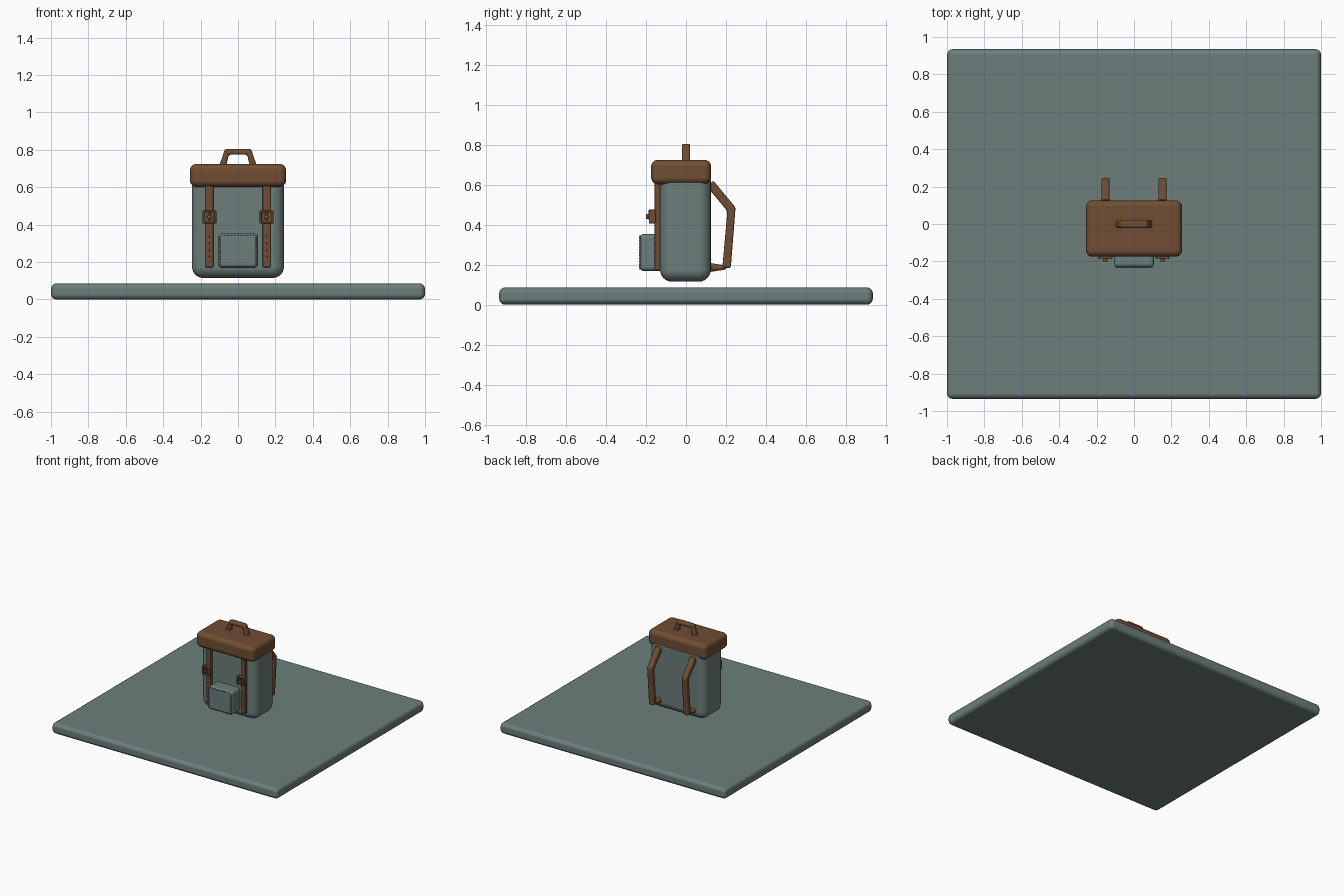
import bpy, bmesh
from mathutils import Matrix, Vector

cube = bpy.data.objects.get("Cube")
if cube:
    bpy.data.objects.remove(cube, do_unlink=True)


def material(name, rgb):
    m = bpy.data.materials.new(name)
    m.use_nodes = True
    m.diffuse_color = (*rgb, 1)
    m.node_tree.nodes["Principled BSDF"].inputs["Base Color"].default_value = (*rgb, 1)
    return m


CANVAS = material("grey_green_canvas", (0.150, 0.208, 0.198))
LEATHER = material("brown_leather", (0.162, 0.076, 0.034))


def finish(name, bm, mat, bevel=0.0, segments=4):
    """Turn a bmesh into a smooth object with rounded edges."""
    bmesh.ops.recalc_face_normals(bm, faces=bm.faces[:])
    for f in bm.faces:
        f.smooth = True
    mesh = bpy.data.meshes.new(name)
    bm.to_mesh(mesh)
    bm.free()
    mesh.materials.append(mat)
    obj = bpy.data.objects.new(name, mesh)
    bpy.context.collection.objects.link(obj)
    if bevel:
        mod = obj.modifiers.new("rounding", "BEVEL")
        mod.width, mod.segments = bevel, segments
        mod.limit_method = "ANGLE"
        mod.harden_normals = True
    return obj


def add_box(bm, centre, size):
    bmesh.ops.create_cube(bm, size=1, matrix=Matrix.Translation(centre) @ Matrix.Diagonal((*size, 1)))


def box(name, x, y, z, mat, bevel, segments=4):
    """Rounded box from its (min, max) on each axis."""
    bm = bmesh.new()
    spans = (x, y, z)
    add_box(bm, [(a + b) / 2 for a, b in spans], [b - a for a, b in spans])
    return finish(name, bm, mat, bevel, segments)


def ribbon(name, outline, to_point, depth, mat, bevel):
    """Extrude a flat outline by a depth vector and round its edges."""
    bm = bmesh.new()
    face = bm.faces.new([bm.verts.new(to_point(a, b)) for a, b in outline])
    grown = bmesh.ops.extrude_face_region(bm, geom=[face])["geom"]
    bmesh.ops.translate(bm, vec=depth, verts=[v for v in grown if isinstance(v, bmesh.types.BMVert)])
    return finish(name, bm, mat, bevel, 3)


def cone(name, x, z, y0, y1, r0, r1, mat, bevel=0.0):
    """Round peg along y, from radius r0 at y0 to r1 at y1."""
    bm = bmesh.new()
    turn = Matrix.Translation((x, (y0 + y1) / 2, z)) @ Matrix.Rotation(-1.5707963, 4, "X")
    bmesh.ops.create_cone(bm, cap_ends=True, segments=16, radius1=r0, radius2=r1, depth=y1 - y0, matrix=turn)
    return finish(name, bm, mat, bevel, 2)


# Ground slab, bag body, lid and front pocket
box("ground_slab", (-1, 1), (-0.935, 0.935), (0, 0.086), CANVAS, 0.03)
box("bag_body", (-0.246, 0.246), (-0.13, 0.124), (0.115, 0.68), CANVAS, 0.06, 6)
box("lid", (-0.257, 0.257), (-0.175, 0.126), (0.602, 0.725), LEATHER, 0.035, 5)
box("front_pocket", (-0.107, 0.107), (-0.232, -0.11), (0.168, 0.354), CANVAS, 0.022)

# Pocket stitching, a dashed line just inside the front edges
bm = bmesh.new()
for i in range(11):
    t = i / 10 - 0.5
    for s in (-1, 1):
        add_box(bm, (s * 0.097, -0.229, 0.261 + t * 0.145), (0.005, 0.012, 0.008))
        add_box(bm, (t * 0.17, -0.229, 0.261 + s * 0.083), (0.009, 0.012, 0.004))
finish("pocket_stitching", bm, CANVAS)

# Carry handle
half = [(0.102, 0.71), (0.07, 0.805), (0.049, 0.774), (0.064, 0.71)]
(foot, top, under, inner) = half
outline = [foot, top, (-top[0], top[1]), (-foot[0], foot[1]),
           (-inner[0], inner[1]), (-under[0], under[1]), under, inner]
ribbon("carry_handle", outline, lambda a, b: (a, -0.021, b), Vector((0, 0.042, 0)), LEATHER, 0.011)

shoulder = [(0.135, 0.622), (0.248, 0.487), (0.224, 0.182),
            (0.182, 0.186), (0.207, 0.468), (0.11, 0.585)]

for side, s in (("left", 1), ("right", -1)):
    x = s * 0.153
    # Front strap with a row of studs
    box(side + "_front_strap", (x - 0.021, x + 0.021), (-0.157, -0.128), (0.172, 0.64), LEATHER, 0.006, 2)
    for i in range(4):
        cone(f"{side}_strap_stud_{i + 1}", x, 0.23 + i * 0.035, -0.159, -0.155, 0.004, 0.004, LEATHER)

    # Buckle: frame bars, backing plate, prong and knob
    bm = bmesh.new()
    for k in (-1, 1):
        add_box(bm, (x + k * 0.031, -0.17, 0.441), (0.012, 0.032, 0.07))
        add_box(bm, (x, -0.17, 0.441 + k * 0.029), (0.06, 0.03, 0.012))
    finish(side + "_buckle_frame", bm, LEATHER, 0.004, 2)
    box(side + "_buckle_plate", (x - 0.03, x + 0.03), (-0.172, -0.15), (0.412, 0.47), LEATHER, 0.004, 2)
    box(side + "_buckle_prong", (x - 0.005, x + 0.005), (-0.188, -0.165), (0.425, 0.475), LEATHER, 0.003, 2)
    cone(side + "_buckle_knob", x, 0.441, -0.201, -0.165, 0.013, 0.009, LEATHER, 0.003)

    # Shoulder strap and its lower anchor
    ribbon(side + "_shoulder_strap", shoulder, lambda a, b: (x - 0.022, a, b),
           Vector((0.044, 0, 0)), LEATHER, 0.01)
    cone(side + "_strap_anchor", x, 0.186, 0.11, 0.2, 0.024, 0.01, LEATHER, 0.004)
